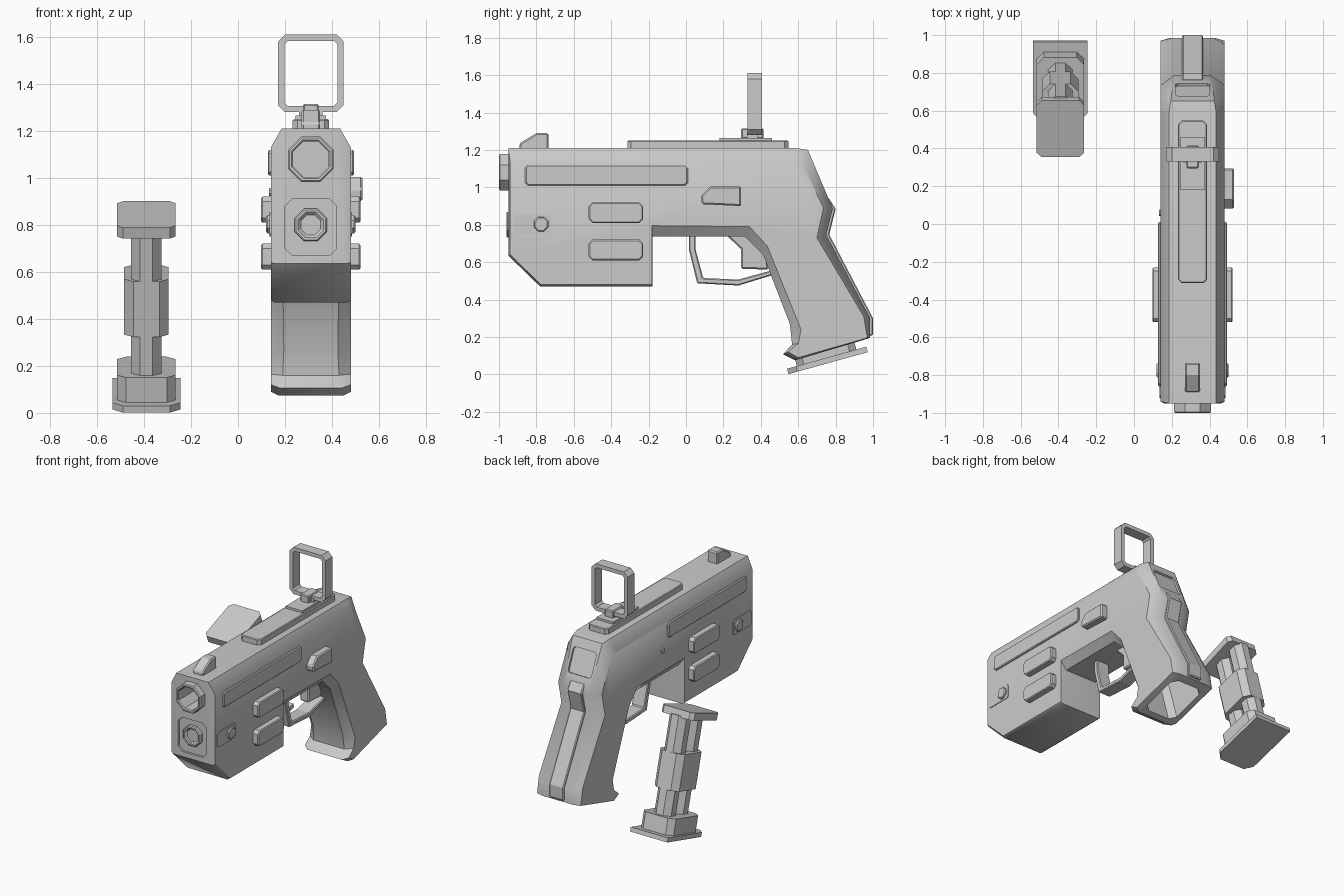
import bpy, bmesh, math
from mathutils import Matrix, Vector

if "Cube" in bpy.data.objects:
    bpy.data.objects.remove(bpy.data.objects["Cube"])

GX = 0.31  # centre line of the gun
AX = {'x': lambda a, b, t: (t, a, b), 'y': lambda a, b, t: (a, t, b), 'z': lambda a, b, t: (a, b, t)}


def mesh_object(name, rings, bevel=0.0, matrix=None):
    """Join equal-length rings of points into a closed solid."""
    bm = bmesh.new()
    vs = [[bm.verts.new(p) for p in r] for r in rings]
    n = len(vs[0])
    for a, b in zip(vs, vs[1:]):
        for i in range(n):
            j = (i + 1) % n
            bm.faces.new((a[i], a[j], b[j], b[i]))
    bm.faces.new(vs[0])
    bm.faces.new(vs[-1])
    bmesh.ops.recalc_face_normals(bm, faces=bm.faces)
    if matrix:
        bm.transform(matrix)
    me = bpy.data.meshes.new(name)
    bm.to_mesh(me)
    bm.free()
    ob = bpy.data.objects.new(name, me)
    bpy.context.collection.objects.link(ob)
    if bevel:
        m = ob.modifiers.new("bevel", 'BEVEL')
        m.width, m.segments, m.limit_method = bevel, 1, 'ANGLE'
        m.angle_limit = math.radians(50)
    return ob


def prism(name, pts, axis, lo, hi, bevel=0.0, matrix=None):
    f = AX[axis]
    return mesh_object(name, [[f(a, b, t) for a, b in pts] for t in (lo, hi)], bevel, matrix)


def rect(cx, cy, w, h, c=0.0):
    """Rectangle with cut corners."""
    w, h = w / 2, h / 2
    if not c:
        return [(cx - w, cy - h), (cx + w, cy - h), (cx + w, cy + h), (cx - w, cy + h)]
    return [(cx - w + c, cy - h), (cx + w - c, cy - h), (cx + w, cy - h + c), (cx + w, cy + h - c),
            (cx + w - c, cy + h), (cx - w + c, cy + h), (cx - w, cy + h - c), (cx - w, cy - h + c)]


def ngon(cx, cy, r, n=8):
    return [(cx + r * math.cos(2 * math.pi * (i + .5) / n), cy + r * math.sin(2 * math.pi * (i + .5) / n))
            for i in range(n)]


def cut(ob, *cutters):
    bpy.context.view_layer.objects.active = ob
    for c in cutters:
        m = ob.modifiers.new("cut", 'BOOLEAN')
        m.operation, m.object, m.solver = 'DIFFERENCE', c, 'EXACT'
        bpy.ops.object.modifier_apply(modifier=m.name)


def smooth(ob, angle):
    bpy.ops.object.select_all(action='DESELECT')
    ob.select_set(True)
    bpy.context.view_layer.objects.active = ob
    bpy.ops.object.shade_smooth_by_angle(angle=math.radians(angle))


# Frame: centre outline (y, z), side outline (y, z), half width of the centre part
outline = [
    (-.95, 1.21, -.94, 1.13, .125), (-.95, .635, -.94, .64, .15), (-.78, .47, -.775, .48, .155),
    (-.18, .47, -.182, .48, .155), (-.18, .736, -.182, .795, .125), (.315, .736, .34, .79, .125),
    (.412, .64, .435, .685, .12), (.556, .267, .615, .24, .115), (.567, .16, .60, .165, .12),
    (.519, .107, .545, .12, .135), (.583, .075, .60, .09, .14), (.985, .195, .97, .195, .12),
    (.985, .30, .95, .31, .11), (.75, .747, .70, .73, .10), (.785, .885, .735, .89, .10),
    (.652, 1.20, .625, 1.12, .115), (.588, 1.21, .575, 1.13, .125)]
body = mesh_object("frame", [
    [(GX - .17, s, t) for _, _, s, t, _ in outline],
    [(GX - h, y, z) for y, z, _, _, h in outline],
    [(GX + h, y, z) for y, z, _, _, h in outline],
    [(GX + .17, s, t) for _, _, s, t, _ in outline]])

# Barrel and lower emitter
barrel = prism("barrel", ngon(GX, 1.08, .105), 'y', -1.0, -.9, .006)
emitter = prism("lower_emitter", ngon(GX, .80, .075), 'y', -.96, -.9, .006)
bore = prism("bore_cutter", ngon(GX, 1.08, .082), 'y', -1.1, -.75)
small_bore = prism("emitter_cutter", ngon(GX, .80, .052), 'y', -1.1, -.945)
front_recess = prism("front_recess_cutter", rect(GX, .79, .22, .24, .03), 'y', -1.1, -.935)
back_recess = prism("back_recess_cutter", rect(0, 0, .18, .17, .012), 'y', -.014, .1, 0,
                    Matrix.Translation((GX, .711, 1.06)) @ Matrix.Rotation(math.radians(23), 4, 'X'))
well = prism("magazine_well_cutter", rect(0, 0, .25, .32, .04), 'z', -.2, .42, 0,
             Matrix.Translation((GX, .775, .137)) @ Matrix.Rotation(math.radians(16.3), 4, 'X'))
cut(body, bore, front_recess, back_recess, well)
cut(barrel, bore)
cut(emitter, small_bore)
smooth(body, 38)

# Ridge down the back of the grip
prism("back_ridge", [(.762, .945), (.80, .885), (.766, .747), (1.0, .30), (1.0, .21), (.96, .20),
                     (.95, .30), (.72, .747), (.74, .885)], 'x', GX - .055, GX + .055, .006)

# Side details on both sides
for s, side in ((-1, "left"), (1, "right")):
    def plate(name, pts, out, bevel=.006):
        prism(f"{side}_{name}", pts, 'x', GX + s * .15, GX + s * out, bevel)
    plate("slide_panel", rect(-.425, 1.065, .87, .11, .015), .183)
    plate("upper_button", rect(-.375, .865, .29, .11, .02), .212)
    plate("lower_button", rect(-.375, .665, .29, .11, .02), .212)
    plate("pin_plate", rect(-.82, .803, .20, .105, .012), .175, 0)
    plate("pin", ngon(-.775, .803, .042), .19)
prism("release_catch", [(.085, .91), (.08, .955), (.13, 1.005), (.295, 1.005), (.295, .90)],
      'x', GX + .15, GX + .22, .008)
prism("left_small_pin", ngon(.06, .94, .018), 'x', GX - .178, GX - .15)

# Front sight, top rail and optic mount
prism("front_sight", [(-.89, 1.20), (-.89, 1.235), (-.80, 1.29), (-.735, 1.29), (-.735, 1.20)],
      'x', GX - .04, GX + .04, .008)
prism("top_rail", rect(GX, .117, .155, .86, .02), 'z', 1.20, 1.25, .005)
prism("optic_plate", rect(GX, .32, .13, .28), 'z', 1.24, 1.265)
prism("optic_foot", rect(GX, .355, .066, .12), 'z', 1.26, 1.315, .006)
prism("optic_clip", rect(GX, .355, .10, .06), 'z', 1.26, 1.29)
ring = prism("optic_ring", rect(GX, 1.445, .28, .33, .03), 'y', .33, .407)
cut(ring, prism("ring_cutter", rect(GX, 1.445, .226, .276, .014), 'y', .2, .6))

# Trigger and guard
prism("trigger_guard", [(.016, .75), (.016, .665), (.06, .487), (.28, .475), (.46, .53), (.455, .555),
                        (.28, .507), (.092, .515), (.052, .665), (.052, .75)],
      'x', GX - .05, GX + .05, .006)
prism("trigger", [(.215, .745), (.294, .67), (.294, .565), (.44, .56), (.42, .745)],
      'x', GX - .035, GX + .035, .008)

# Separate magazine, tilted like the grip
mag = Matrix.Translation((-.39, .76, .06)) @ Matrix.Rotation(math.radians(15.5), 4, 'X')
prism("magazine_base_plate", [(-.10, -.22), (.10, -.22), (.145, -.17), (.145, .22), (-.145, .22), (-.145, -.17)],
      'z', 0, .03, 0, mag)
prism("magazine_base_block", rect(0, 0, .25, .33, .038), 'z', .03, .14, 0, mag)
prism("magazine_middle_block", rect(0, 0, .19, .27, .04), 'z', .31, .555, 0, mag)
for u in (-.07, .07):
    prism("magazine_rod", ngon(0, u, .07), 'z', .12, .80, 0, mag)
top = mag @ Matrix.Translation((0, -.035, .80)) @ Matrix.Rotation(math.radians(5), 4, 'X')
prism("magazine_top_plate", rect(0, 0, .25, .32, .025), 'z', -.025, .025, 0, top)

# Remove the cutters once applied
for ob in [o for o in bpy.data.objects if "cutter" in o.name]:
    bpy.data.objects.remove(ob)
